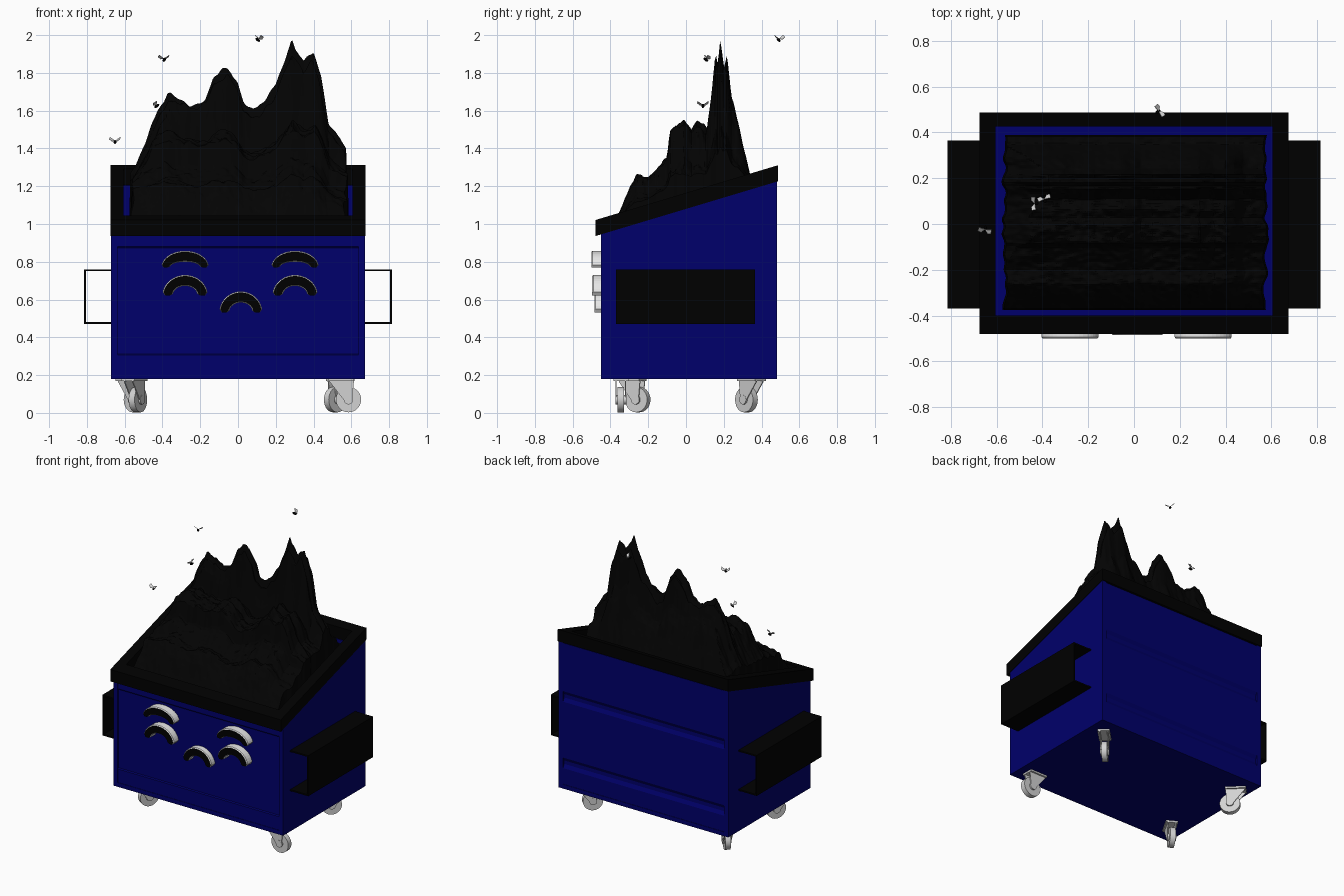
import bpy, bmesh, math
from mathutils import Matrix, Vector, noise

if "Cube" in bpy.data.objects:
    bpy.data.objects.remove(bpy.data.objects["Cube"])


def material(name, r, g, b):
    m = bpy.data.materials.new(name)
    m.use_nodes = True
    m.diffuse_color = (r, g, b, 1)
    m.node_tree.nodes["Principled BSDF"].inputs["Base Color"].default_value = (r, g, b, 1)
    return m


BLUE = material("navy_paint", 0, 0, .145)
BLACK = material("black_metal", 0, 0, 0)
CHAR = material("charred_black", .001, .001, .001)
GREY = material("caster_grey", .65, .65, .65)
WHITE = material("white_trim", .8, .8, .8)


def finish(name, bm, *mats, matrix=None):
    bmesh.ops.recalc_face_normals(bm, faces=bm.faces)
    me = bpy.data.meshes.new(name)
    bm.to_mesh(me)
    bm.free()
    for m in mats:
        me.materials.append(m)
    ob = bpy.data.objects.new(name, me)
    if matrix:
        ob.matrix_world = matrix
    bpy.context.collection.objects.link(ob)
    return ob


def loft(bm, rings, close=False):
    """Join equal closed rings of points with quads, capping or closing the ends."""
    vs = [[bm.verts.new(p) for p in ring] for ring in rings]
    n = len(vs[0])
    pairs = list(zip(vs, vs[1:])) + ([(vs[-1], vs[0])] if close else [])
    sides = [[bm.faces.new((a[i], a[(i + 1) % n], b[(i + 1) % n], b[i])) for i in range(n)]
             for a, b in pairs]
    if not close:
        bm.faces.new(vs[0])
        bm.faces.new(vs[-1])
    return sides


def prism_x(name, profile, x0, x1, mat):
    bm = bmesh.new()
    loft(bm, [[(x, y, z) for y, z in profile] for x in (x0, x1)])
    return finish(name, bm, mat)


def lerp_table(table, t):
    for (a, va), (b, vb) in zip(table, table[1:]):
        if t <= b:
            return va + (vb - va) * max(0, (t - a) / (b - a))
    return table[-1][1]


FRONT, BACK, BASE = -.45, .482, .18


def slope(y):
    return .945 + .3 * (y - FRONT)


# Container: side walls with liners, ribbed front and back walls, floor
for side, s in (("left", 1), ("right", -1)):
    for part, x0, x1, y0, y1 in (("wall", .638, .672, FRONT, BACK), ("liner", .605, .64, -.41, .43)):
        prism_x(f"{side}_{part}", [(y0, BASE), (y1, BASE), (y1, slope(y1)), (y0, slope(y0))],
                s * x0, s * x1, BLUE)
    # Lifting pocket, open at both ends
    bm = bmesh.new()
    section = [(.66, .47), (.815, .47), (.815, .76), (.66, .76),
               (.66, .75), (.805, .75), (.805, .48), (.66, .48)]
    loft(bm, [[(s * x, y, z) for x, z in section] for y in (-.37, .365)])
    finish(side + "_lift_pocket", bm, BLACK)

prism_x("front_wall", [(-.40, BASE), (-.447, BASE), (-.447, .306), (-.441, .313), (-.441, .874),
                       (-.447, .881), (-.447, .945), (-.40, .955)], -.639, .639, BLUE)
back = [(.425, BASE), (.479, BASE)]
for z in (.325, .80):
    back += [(.479, z), (.466, z + .025), (.466, z + .05), (.479, z + .075)]
prism_x("back_wall", back + [(.479, 1.22), (.425, 1.205)], -.639, .639, BLUE)
prism_x("floor", [(FRONT, BASE), (BACK, BASE), (BACK, BASE + .03), (FRONT, BASE + .03)], -.639, .639, BLUE)


# Sloping rim frame
def frame_ring(x, y0, y1, dz):
    return [(px, py, slope(py) + dz) for px, py in ((-x, y0), (x, y0), (x, y1), (-x, y1))]


bm = bmesh.new()
outer, inner = (.675, -.48, .487), (.605, -.40, .425)
loft(bm, [frame_ring(*outer, 0), frame_ring(*outer, .085),
          frame_ring(*inner, .085), frame_ring(*inner, 0)], close=True)
finish("rim", bm, BLACK)

# Charred heap: front and side skylines combined into one height surface
skyline_x = [(-.6, 1.2), (-.53, 1.32), (-.48, 1.43), (-.42, 1.6), (-.37, 1.68), (-.25, 1.63), (-.17, 1.66),
             (-.13, 1.76), (-.06, 1.84), (0, 1.75), (.03, 1.64), (.08, 1.6), (.13, 1.64), (.2, 1.73),
             (.25, 1.87), (.285, 1.97), (.35, 1.86), (.4, 1.93), (.44, 1.78), (.48, 1.52), (.59, 1.38)]
skyline_y = [(-.38, 1), (-.35, 1.07), (-.31, 1.17), (-.26, 1.26), (-.2, 1.25), (-.1, 1.36), (-.085, 1.5),
             (-.01, 1.55), (.03, 1.5), (.06, 1.54), (.11, 1.5), (.14, 1.75), (.155, 1.92), (.167, 1.84),
             (.18, 1.98), (.2, 1.84), (.215, 1.9), (.24, 1.65), (.28, 1.52), (.32, 1.35), (.35, 1.22), (.4, 1.2)]
bm = bmesh.new()
bmesh.ops.create_grid(bm, x_segments=150, y_segments=110, size=1)
for v in bm.verts:
    x, y = .005 + .573 * v.co.x, .007 + .382 * v.co.y
    base = 1.085 + .3 * y
    warp = .005 * noise.noise(Vector((x * 11, y * 6, 2)))
    f = max(0, lerp_table(skyline_x, x) - base)
    s = max(0, lerp_table(skyline_y, y + warp) - base)
    # Steeper shoulders on the right half, sharper ridge on the left half
    broad = .1 + min(.5, max(0, -1.4 * x))
    h = broad * min(f, s) + (1 - broad) * f * s / (1.97 - base)
    rough = noise.noise(Vector((x * 11, y * 18, 1))) + .6 * noise.noise(Vector((x * 30, y * 45, 4)))
    x += .02 * noise.noise(Vector((y * 20, x, 7))) * abs(v.co.x)
    v.co = (x, y, .9 if v.is_boundary else base + h + .03 * rough * min(1, .3 + h * 2))
bmesh.ops.triangulate(bm, faces=bm.faces)
finish("charred_heap", bm, CHAR)


# Face features: raised arches with white sides and black fronts
def arch(name, cx, z, a, b, ia, ib, front):
    bm = bmesh.new()
    rings = []
    for i in range(21):
        t = math.pi * i / 20
        out = Vector((cx + a * math.cos(t), z + b * math.sin(t)))
        inn = Vector((cx + ia * math.cos(t), z + ib * math.sin(t)))
        # Pinch the tips so the ends read as rounded
        pinch = .25 if i in (0, 20) else 0
        out, inn = out.lerp(inn, pinch), inn.lerp(out, pinch)
        fo, fi = out.lerp(inn, .1), inn.lerp(out, .1)
        rings.append([(p.x, y, p.y) for p, y in ((out, -.43), (out, front + .006), (fo, front),
                                                 (fi, front), (inn, front + .006), (inn, -.43))])
    for strip in loft(bm, rings):
        strip[2].material_index = 1
    finish(name, bm, WHITE, BLACK)


for side, cx in (("right", -.28), ("left", .302)):
    arch(side + "_eye", cx, .622, .12, .108, .065, .05, -.497)
    arch(side + "_brow", cx, .77, .126, .088, .08, .03, -.50)
arch("mouth", .015, .532, .114, .111, .062, .052, -.485)


# Swivel casters: wheel, hub, fork plates and top plate
def caster(name, x, y, angle):
    m = Matrix.Translation((x, y, 0)) @ Matrix.Rotation(math.radians(angle), 4, 'Z')
    bm = bmesh.new()
    for r, w in ((.067, .036), (.025, .058)):
        bmesh.ops.create_cone(bm, cap_ends=True, segments=28, radius1=r, radius2=r, depth=w,
                              matrix=Matrix.Translation((0, 0, .07)) @ Matrix.Rotation(math.pi / 2, 4, 'X'))
    ob = finish(name + "_wheel", bm, GREY, matrix=m)
    for p in ob.data.polygons:
        p.use_smooth = abs(p.normal.y) < .5
    bm = bmesh.new()
    plate = [(-.018, .06), (.015, .055), (.10, .165), (.10, .18), (-.03, .18)]
    for s in (-1, 1):
        loft(bm, [[(px, s * w, pz) for px, pz in plate] for w in (.022, .028)])
    top = [(-.03, -.04), (.105, -.04), (.105, .04), (-.03, .04)]
    loft(bm, [[(px, py, z) for px, py in top] for z in (.168, .182)])
    finish(name + "_fork", bm, GREY, matrix=m)


caster("front_left", .585, -.345, 180)
caster("back_left", .515, .32, 45)
caster("front_right", -.53, -.255, 240)
caster("back_right", -.545, .32, 135)


# Flies: small dark body with two pale wings
def fly(name, x, y, z, turn):
    m = Matrix.Translation((x, y, z)) @ Matrix.Rotation(turn, 4, 'Z') @ Matrix.Rotation(.6, 4, 'Y')
    bm = bmesh.new()
    bmesh.ops.create_icosphere(bm, subdivisions=2, radius=.008, matrix=Matrix.Diagonal((2, 1, 1, 1)))
    body = len(bm.faces)
    for s in (-1, 1):
        wing = [(0, 0), (.014, .014), (.006, .03), (-.014, .028)]
        loft(bm, [[(px, s * py, h + py * .5) for px, py in wing] for h in (.005, .008)])
    for i, face in enumerate(bm.faces):
        face.material_index = int(i >= body)
    finish(name, bm, BLACK, GREY, matrix=m)


for i, (x, y, z) in enumerate([(.105, .49, 1.975), (-.39, .105, 1.87), (-.43, .09, 1.625), (-.65, -.02, 1.435)]):
    fly(f"fly_{i + 1}", x, y, z, .6 + i * 1.3)
